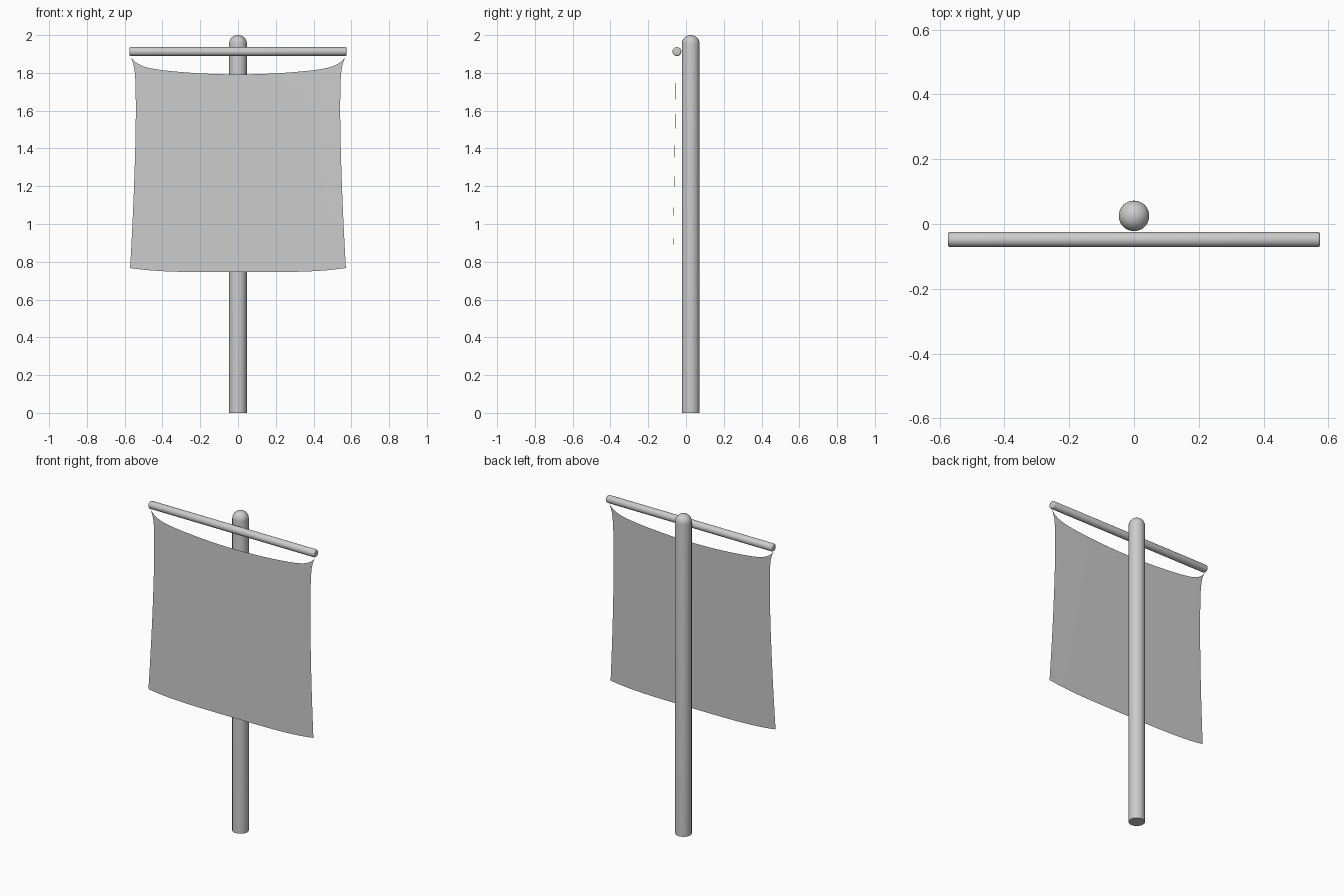
import bpy, bmesh, math
from mathutils import Matrix

if "Cube" in bpy.data.objects:
    bpy.data.objects.remove(bpy.data.objects["Cube"])


def material(name, v):
    m = bpy.data.materials.new(name)
    m.diffuse_color = (v, v, v, 1)
    m.use_nodes = True
    m.node_tree.nodes["Principled BSDF"].inputs["Base Color"].default_value = m.diffuse_color
    return m


def make(name, bm, mat):
    me = bpy.data.meshes.new(name)
    bm.to_mesh(me)
    bm.free()
    me.materials.append(mat)
    ob = bpy.data.objects.new(name, me)
    bpy.context.collection.objects.link(ob)
    bpy.ops.object.select_all(action='DESELECT')
    ob.select_set(True)
    bpy.context.view_layer.objects.active = ob
    bpy.ops.object.shade_smooth_by_angle(angle=math.radians(40))
    return ob


def lathe(name, profile, mat, matrix, n=40):
    # rod from (radius, height) rings, closed at both ends
    bm = bmesh.new()
    rings = [[bm.verts.new((r * math.cos(2 * math.pi * i / n),
                            r * math.sin(2 * math.pi * i / n), z))
              for i in range(n)] for r, z in profile]
    for a, b in zip(rings, rings[1:]):
        for i in range(n):
            j = (i + 1) % n
            bm.faces.new((a[i], a[j], b[j], b[i]))
    bm.faces.new(rings[0][::-1])
    bm.faces.new(rings[-1])
    bm.transform(matrix)
    return make(name, bm, mat)


wood = material("light grey", 0.6)
fabric = material("cloth grey", 0.6)

# Upright pole with a domed top
R, D = 0.047, 0.045
dome = [(R * math.cos(a), 2 - D + D * math.sin(a))
        for a in [math.radians(t) for t in (0, 12, 24, 36, 48, 60, 72, 82, 88)]]
lathe("pole", [(R, 0)] + dome, wood, Matrix.Translation((0, 0.025, 0)))

# Crossbar with softened ends
r, h, e = 0.0235, 0.575, 0.008
end = [(r - e + e * math.cos(a), h - e + e * math.sin(a))
       for a in [math.radians(t) for t in (0, 30, 60, 90)]]
lathe("crossbar", [(q, -z) for q, z in reversed(end)] + end, wood,
      Matrix.Translation((0, -0.048, 1.913)) @ Matrix.Rotation(math.pi / 2, 4, 'Y'), 32)

# Hanging cloth: sagging top edge, pinched sides, flared bottom
bm = bmesh.new()
NU, NV = 48, 48
grid = []
for j in range(NV + 1):
    v = (j / NV) ** 1.3
    row = []
    for i in range(NU + 1):
        u = math.sin(math.pi / 2 * (2 * i / NU - 1))
        a = abs(u)
        top = 1.792 + 0.045 * a ** 2 + 0.05 * a ** 14
        bottom = 0.745 + 0.022 * a ** 4
        z = top + (bottom - top) * v
        edge = 1.887 + (0.767 - 1.887) * v
        half = 0.541 + 0.03 * math.exp(-(1.887 - edge) / 0.05)
        half += 0.03 * (max(0, 1.6 - edge) / 0.83) ** 1.6
        row.append(bm.verts.new((u * half, -0.052 - 0.018 * v, z)))
    grid.append(row)
for a, b in zip(grid, grid[1:]):
    for i in range(NU):
        bm.faces.new((b[i], b[i + 1], a[i + 1], a[i]))
make("banner_cloth", bm, fabric)
